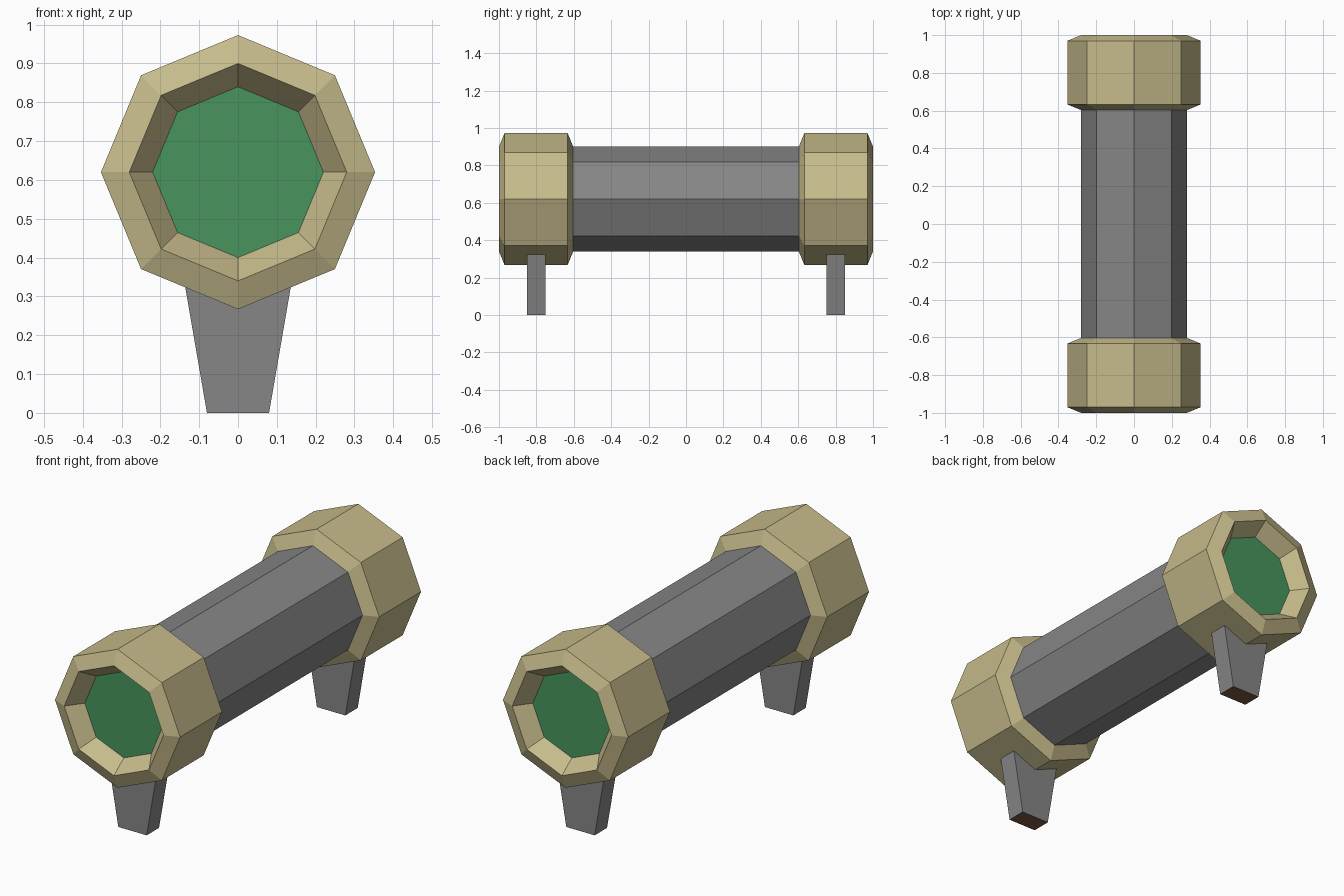
import bpy, bmesh, math

if "Cube" in bpy.data.objects:
    bpy.data.objects.remove(bpy.data.objects["Cube"])

SIDES = 8
CENTRE_Z = 0.62


def material(name, rgb):
    m = bpy.data.materials.new(name)
    m.diffuse_color = (*rgb, 1)
    m.use_nodes = True
    m.node_tree.nodes["Principled BSDF"].inputs["Base Color"].default_value = m.diffuse_color
    return m


GREY = material("dark_grey", (0.24, 0.24, 0.24))
TAN = material("tan", (0.57, 0.50, 0.26))
GREEN = material("green", (0.065, 0.30, 0.11))
BROWN = material("brown", (0.20, 0.10, 0.05))


def finish(bm, name, mats):
    bmesh.ops.recalc_face_normals(bm, faces=bm.faces)
    me = bpy.data.meshes.new(name)
    bm.to_mesh(me)
    bm.free()
    for m in mats:
        me.materials.append(m)
    ob = bpy.data.objects.new(name, me)
    bpy.context.collection.objects.link(ob)
    return ob


def lathe(name, profile, mats):
    """Octagonal sweep of (radius, y) points around the tube axis, capped at
    both ends; the last cap takes the last material."""
    bm = bmesh.new()
    rings = []
    for r, y in profile:
        angles = [math.tau * i / SIDES for i in range(SIDES)]
        rings.append([bm.verts.new((r * math.cos(a), y, CENTRE_Z + r * math.sin(a)))
                      for a in angles])
    for a, b in zip(rings, rings[1:]):
        for i in range(SIDES):
            j = (i + 1) % SIDES
            bm.faces.new((a[i], a[j], b[j], b[i]))
    bm.faces.new(rings[0])
    bm.faces.new(rings[-1]).material_index = len(mats) - 1
    return finish(bm, name, mats)


def leg(name, y):
    """Tapered leg, its top buried in the collar, with a brown sole."""
    bm = bmesh.new()
    bmesh.ops.create_cube(bm, size=1)
    for v in bm.verts:
        top = v.co.z > 0
        half = 0.143 if top else 0.08
        v.co = (math.copysign(half, v.co.x), y + v.co.y * 0.1, 0.365 if top else 0)
    for f in bm.faces:
        if all(v.co.z == 0 for v in f.verts):
            f.material_index = 1
    return finish(bm, name, [GREY, BROWN])


# Central tube
lathe("tube", [(0.28, -0.61), (0.28, 0.61)], [GREY])

# Collars with recessed green lens, and legs, at both ends
for end, s in (("front", -1), ("back", 1)):
    collar = [(0.28, 0.603), (0.353, 0.633), (0.353, 0.97), (0.28, 1.0), (0.22, 0.92)]
    lathe(end + "_collar", [(r, s * y) for r, y in collar], [TAN, GREEN])
    leg(end + "_leg", s * 0.8)
